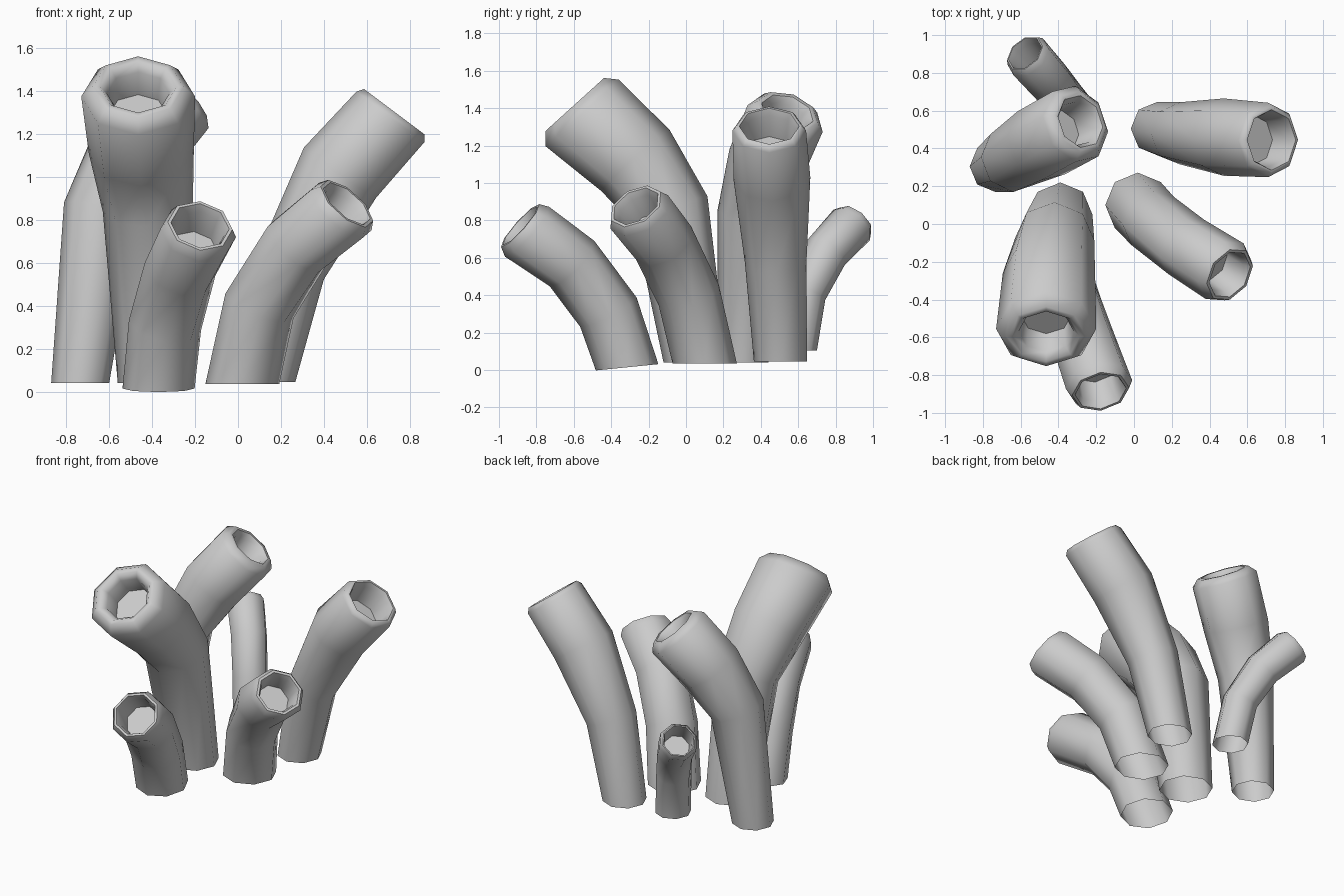
import bpy, bmesh, math
from mathutils import Vector

if "Cube" in bpy.data.objects:
    bpy.data.objects.remove(bpy.data.objects["Cube"])

SIDES = 8

def ring(bm, centre, normal, radius):
    """Octagon of vertices perpendicular to normal, one corner towards x."""
    n = Vector(normal).normalized()
    u = Vector((1, 0, 0))
    u = (u - n * u.dot(n)).normalized()
    v = n.cross(u)
    step = 2 * math.pi / SIDES
    return [bm.verts.new(Vector(centre) + radius * (u * math.cos(i * step) + v * math.sin(i * step)))
            for i in range(SIDES)]

def tube(name, stations, tip_normal, lip, lip_scale, hole_scale, base_normal=(0, 0, 1)):
    """Bent tube through (x, y, z, radius) stations with a rounded lip and a cup."""
    bm = bmesh.new()
    pts = [Vector(s[:3]) for s in stations]
    tip = Vector(tip_normal).normalized()
    rings = []
    for i, s in enumerate(stations):
        if i == 0:
            n = Vector(base_normal)
        elif i == len(stations) - 1:
            n = tip
        else:
            n = (pts[i] - pts[i - 1]).normalized() + (pts[i + 1] - pts[i]).normalized()
        rings.append(ring(bm, pts[i], n, s[3]))
    # lip, hole edge and cup wall
    r = stations[-1][3]
    for along, scale in ((lip, lip_scale), (lip, (lip_scale + hole_scale) / 2),
                         (lip - 0.04, hole_scale), (lip - 0.17, hole_scale * 0.92)):
        rings.append(ring(bm, pts[-1] + tip * along, tip, r * scale))
    for a, b in zip(rings, rings[1:]):
        for i in range(SIDES):
            j = (i + 1) % SIDES
            bm.faces.new((a[i], a[j], b[j], b[i]))
    bm.faces.new(rings[-1])  # cup floor
    mesh = bpy.data.meshes.new(name)
    bm.to_mesh(mesh)
    bm.free()
    ob = bpy.data.objects.new(name, mesh)
    bpy.context.collection.objects.link(ob)
    bpy.ops.object.select_all(action='DESELECT')
    ob.select_set(True)
    bpy.context.view_layer.objects.active = ob
    bpy.ops.object.shade_smooth_by_angle(angle=math.radians(60))

# tall front-left tube
tube("tall_tube", [(-0.39, 0.05, 0.04, 0.17), (-0.42, -0.08, 0.85, 0.21),
                   (-0.45, -0.27, 1.12, 0.245), (-0.465, -0.555, 1.375, 0.265)],
     (0, -0.67, 0.74), 0.06, 0.8, 0.55)

# short front tube
tube("front_tube", [(-0.37, -0.315, 0.015, 0.168), (-0.34, -0.415, 0.31, 0.17),
                    (-0.27, -0.61, 0.57, 0.17), (-0.185, -0.85, 0.74, 0.178)],
     (0.17, -0.74, 0.66), 0.05, 0.86, 0.69, (0, -0.1, 1))

# right front tube
tube("right_front_tube", [(0.02, 0.1, 0.035, 0.172), (0.10, 0.015, 0.40, 0.17),
                          (0.275, -0.12, 0.68, 0.172), (0.48, -0.25, 0.845, 0.178)],
     (0.6, -0.4, 0.69), 0.045, 0.86, 0.67)

# right back tube
tube("right_back_tube", [(0.125, 0.505, 0.045, 0.142), (0.245, 0.48, 0.58, 0.165),
                         (0.475, 0.46, 1.02, 0.205), (0.71, 0.445, 1.28, 0.197)],
     (0.6, 0, 0.8), 0.03, 0.89, 0.74)

# left back tube
tube("left_back_tube", [(-0.735, 0.305, 0.04, 0.135), (-0.64, 0.345, 0.83, 0.178),
                        (-0.49, 0.43, 1.11, 0.21), (-0.31, 0.53, 1.345, 0.213)],
     (0.58, 0.27, 0.76), 0.045, 0.8, 0.57)

# small back tube
tube("small_back_tube", [(-0.31, 0.585, 0.105, 0.115), (-0.35, 0.635, 0.41, 0.115),
                         (-0.44, 0.75, 0.63, 0.12), (-0.56, 0.885, 0.775, 0.127)],
     (-0.5, 0.55, 0.66), 0.035, 0.86, 0.74)
